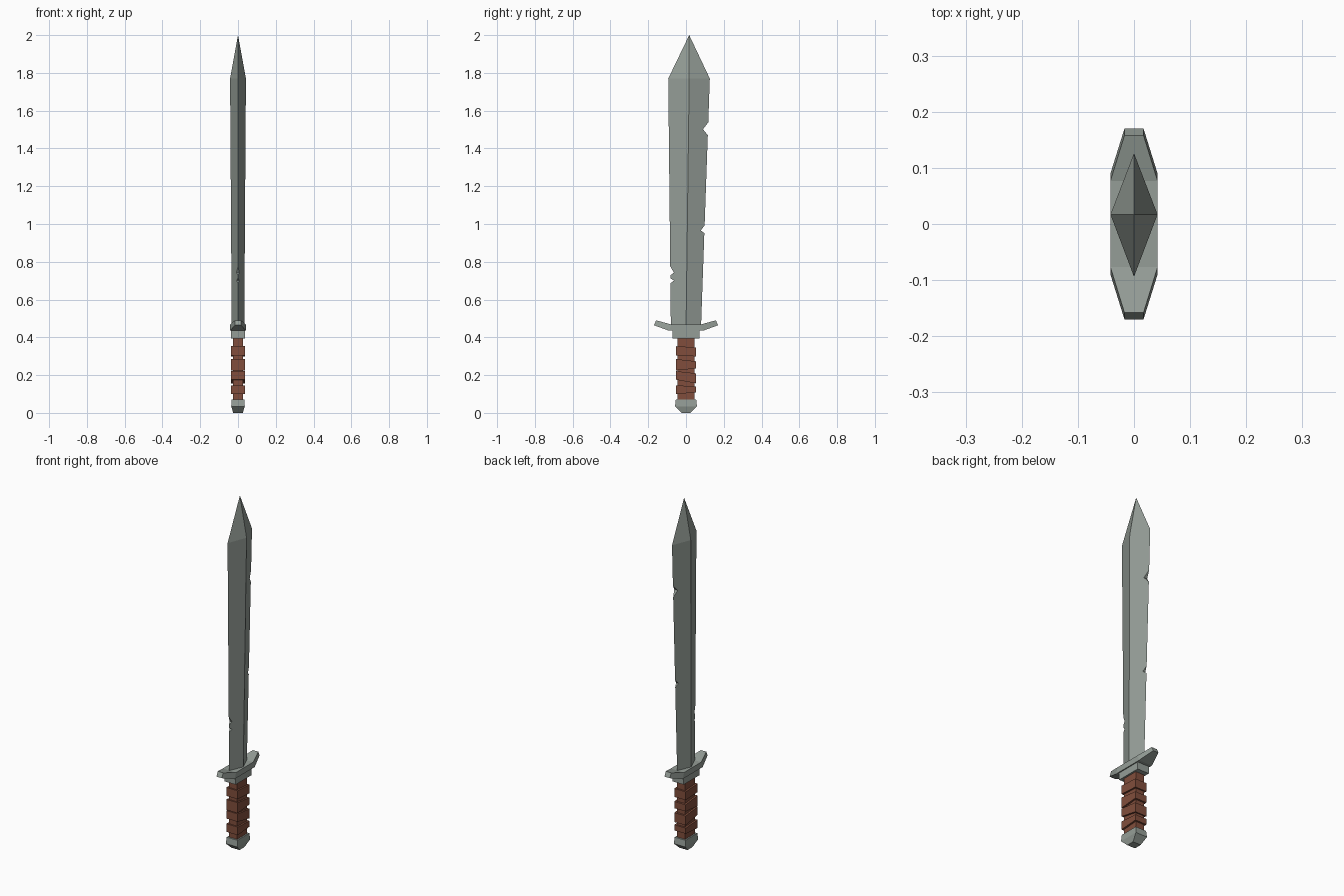
import bpy, bmesh

if "Cube" in bpy.data.objects:
    bpy.data.objects.remove(bpy.data.objects["Cube"])


def material(name, rgb):
    m = bpy.data.materials.new(name)
    m.diffuse_color = (*rgb, 1)
    m.use_nodes = True
    m.node_tree.nodes["Principled BSDF"].inputs["Base Color"].default_value = m.diffuse_color
    return m


METAL = material("worn grey metal", (0.30, 0.34, 0.31))
LEATHER = material("brown leather", (0.22, 0.076, 0.045))


def finish(name, bm, mat):
    bmesh.ops.remove_doubles(bm, verts=bm.verts, dist=1e-5)
    bmesh.ops.recalc_face_normals(bm, faces=bm.faces)
    me = bpy.data.meshes.new(name)
    bm.to_mesh(me)
    bm.free()
    ob = bpy.data.objects.new(name, me)
    bpy.context.collection.objects.link(ob)
    me.materials.append(mat)
    return ob


def loft(bm, rings):
    """Skin a list of equal-length point loops and cap both ends."""
    loops = [[bm.verts.new(p) for p in r] for r in rings]
    n = len(loops[0])
    for a, b in zip(loops, loops[1:]):
        for i in range(n):
            j = (i + 1) % n
            bm.faces.new((a[i], a[j], b[j], b[i]))
    bm.faces.new(loops[0][::-1])
    bm.faces.new(loops[-1])


def rect(hx, hy, z, tilt=0.0):
    """Rectangular ring at height z, optionally rising along +y."""
    return [(x * hx, y * hy, z + y * tilt)
            for x, y in ((-1, -1), (1, -1), (1, 1), (-1, 1))]


# Blade: diamond section widening upward, then an off-centre point
def diamond(z, left, ridge, right, hx):
    return [(0, left, z), (hx, ridge, z), (0, right, z), (-hx, ridge, z)]


bm = bmesh.new()
loft(bm, [diamond(0.44, -0.08, 0.0, 0.079, 0.033),
          diamond(1.77, -0.094, 0.017, 0.126, 0.042)])
base_cap = [f for f in bm.faces if all(v.co.z > 1.7 for v in f.verts)][0]
tip = bmesh.ops.poke(bm, faces=[base_cap])["verts"][0]
tip.co = (0, 0.017, 2.0)
blade = finish("blade", bm, METAL)

# Nicks in the edges: edge y, tip y, then upper, tip and lower heights
NICKS = [(0.117, 0.090, 1.537, 1.502, 1.468),
         (0.097, 0.078, 0.990, 0.966, 0.952),
         (-0.083, -0.064, 0.775, 0.742, 0.728),
         (-0.083, -0.064, 0.713, 0.700, 0.686)]
bm = bmesh.new()
for ye, yt, zu, zt, zl in NICKS:
    tri = [(yt, zt), (2 * ye - yt, 2 * zu - zt), (2 * ye - yt, 2 * zl - zt)]
    # keep the two close nicks from overlapping by stopping just past the edge
    k = 1.25
    tri[1:] = [(yt + (ye - yt) * k, zt + (z - zt) * k) for z in (zu, zl)]
    loft(bm, [[(x, y, z) for y, z in tri] for x in (-0.1, 0.1)])
cutter = finish("nick_cutter", bm, METAL)
cutter.hide_render = True
cutter.hide_set(True)
cutter.display_type = 'WIRE'
mod = blade.modifiers.new("nicks", 'BOOLEAN')
mod.operation = 'DIFFERENCE'
mod.solver = 'EXACT'
mod.object = cutter

# Crossguard: flat bar with upswept, narrowing arms
half = [(0.170, 0.464, 0.158, 0.490, 0.017),
        (0.090, 0.435, 0.077, 0.468, 0.042)]


def guard_ring(s, yb, zb, yt, zt, hx):
    return [(-hx, s * yb, zb), (hx, s * yb, zb), (hx, s * yt, zt), (-hx, s * yt, zt)]


bm = bmesh.new()
loft(bm, [guard_ring(-1, *h) for h in half] + [guard_ring(1, *h) for h in half[::-1]])
finish("crossguard", bm, METAL)

# Collar block under the guard
bm = bmesh.new()
loft(bm, [rect(0.036, 0.072, 0.395), rect(0.036, 0.072, 0.45)])
finish("guard_collar", bm, METAL)

# Grip core and tilted leather wraps
bm = bmesh.new()
loft(bm, [rect(0.026, 0.045, 0.06), rect(0.026, 0.045, 0.40)])
finish("grip", bm, LEATHER)

WRAPS = [(0.104, 0.004, 0.143, -0.003), (0.166, -0.010, 0.215, -0.006),
         (0.230, 0.005, 0.279, -0.006), (0.302, -0.003, 0.350, -0.003)]
for i, (z0, t0, z1, t1) in enumerate(WRAPS):
    bm = bmesh.new()
    loft(bm, [rect(0.036, 0.054, z0, t0), rect(0.036, 0.054, z1, t1)])
    finish(f"grip_wrap_{i + 1}", bm, LEATHER)

# Pommel: block tapering to the bottom
bm = bmesh.new()
loft(bm, [rect(0.025, 0.022, 0.0), rect(0.036, 0.058, 0.034), rect(0.034, 0.054, 0.07)])
finish("pommel", bm, METAL)
